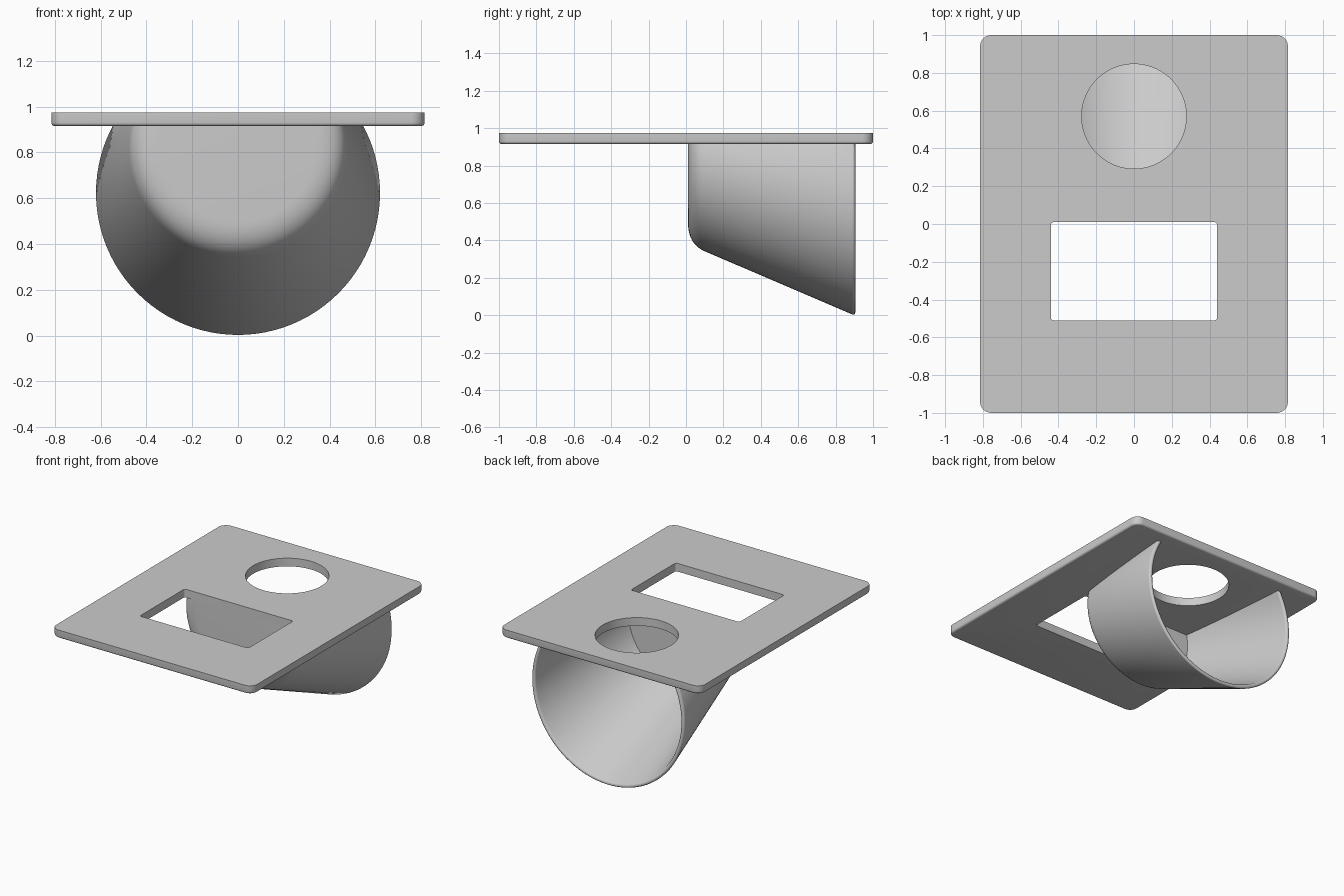
import bpy, bmesh, math

if "Cube" in bpy.data.objects:
    bpy.data.objects.remove(bpy.data.objects["Cube"], do_unlink=True)

PLATE_BOTTOM, PLATE_TOP = 0.915, 0.975

grey = bpy.data.materials.new("light grey")
grey.use_nodes = True
grey.diffuse_color = (0.6, 0.6, 0.6, 1)
grey.node_tree.nodes["Principled BSDF"].inputs["Base Color"].default_value = (0.6, 0.6, 0.6, 1)


def make_object(name, bm):
    bmesh.ops.recalc_face_normals(bm, faces=bm.faces)
    mesh = bpy.data.meshes.new(name)
    bm.to_mesh(mesh)
    bm.free()
    obj = bpy.data.objects.new(name, mesh)
    obj.data.materials.append(grey)
    bpy.context.collection.objects.link(obj)
    return obj


def rounded_box(x, y, z0, z1, radius, bottom_round=0):
    """Box spanning x and y ranges with rounded upright edges."""
    bm = bmesh.new()
    bmesh.ops.create_cube(bm, size=1)
    for v in bm.verts:
        v.co = (x[v.co.x > 0], y[v.co.y > 0], (z0, z1)[v.co.z > 0])
    upright = [e for e in bm.edges if abs(e.verts[0].co.z - e.verts[1].co.z) > 0.01]
    bmesh.ops.bevel(bm, geom=upright, offset=radius, segments=8, profile=0.5, affect='EDGES')
    if bottom_round:
        low = [e for e in bm.edges if all(abs(v.co.z - z0) < 1e-5 for v in e.verts)]
        bmesh.ops.bevel(bm, geom=low, offset=bottom_round, segments=4, profile=0.5, affect='EDGES')
    return bm


def cut(target, cutter):
    mod = target.modifiers.new("cut", 'BOOLEAN')
    mod.operation = 'DIFFERENCE'
    mod.solver = 'EXACT'
    mod.object = cutter
    bpy.context.view_layer.objects.active = target
    bpy.ops.object.modifier_apply(modifier=mod.name)
    bpy.data.objects.remove(cutter, do_unlink=True)


# Top plate with a window and a round hole
plate = make_object("top_plate", rounded_box((-0.815, 0.815), (-1, 1), PLATE_BOTTOM, PLATE_TOP, 0.06, 0.015))
cut(plate, make_object("window_cutter", rounded_box((-0.44, 0.44), (-0.51, 0.01), 0.8, 1.1, 0.015)))
bm = bmesh.new()
bmesh.ops.create_cone(bm, cap_ends=True, segments=96, radius1=0.277, radius2=0.277, depth=0.3)
bmesh.ops.translate(bm, verts=bm.verts, vec=(0, 0.57, 0.95))
cut(plate, make_object("hole_cutter", bm))

# Flared scoop: rings as (y, radius), from the front cap over the rim to the inner end
FRONT, BACK, WALL = 0.01, 0.905, 0.03
rings = []
for i in range(11):
    t = i / 10
    a, b, c = (1 - t) ** 2, 2 * t * (1 - t), t * t
    rings.append((FRONT * (a + b) + 0.1 * c, 0.34 * a + 0.46 * b + 0.476 * c))
for i in range(9):
    ang = math.pi * i / 8
    rings.append((BACK - WALL / 2 + WALL / 2 * math.sin(ang), 0.605 + WALL / 2 * math.cos(ang)))
rings.append((FRONT + 0.035, 0.436))

SIDES = 96
bm = bmesh.new()
loops = []
for y, r in rings:
    zc = 0.84 - 0.246 * (y - FRONT)
    angles = [math.tau * k / SIDES for k in range(SIDES)]
    loops.append([bm.verts.new((r * math.sin(a), y, zc - r * math.cos(a))) for a in angles])
for p, q in zip(loops, loops[1:]):
    for k in range(SIDES):
        n = (k + 1) % SIDES
        bm.faces.new((p[k], p[n], q[n], q[k]))
bm.faces.new(loops[0])
bm.faces.new(loops[-1])
bmesh.ops.recalc_face_normals(bm, faces=bm.faces)
# Trim the scoop where it meets the plate
bmesh.ops.bisect_plane(bm, geom=bm.verts[:] + bm.edges[:] + bm.faces[:],
                       plane_co=(0, 0, PLATE_BOTTOM + 0.001), plane_no=(0, 0, 1), clear_outer=True)
bmesh.ops.holes_fill(bm, edges=[e for e in bm.edges if e.is_boundary], sides=0)
scoop = make_object("scoop", bm)

# Smooth shading with sharp edges kept
for obj in (plate, scoop):
    bpy.ops.object.select_all(action='DESELECT')
    obj.select_set(True)
    bpy.context.view_layer.objects.active = obj
    bpy.ops.object.shade_smooth_by_angle(angle=math.radians(30))
